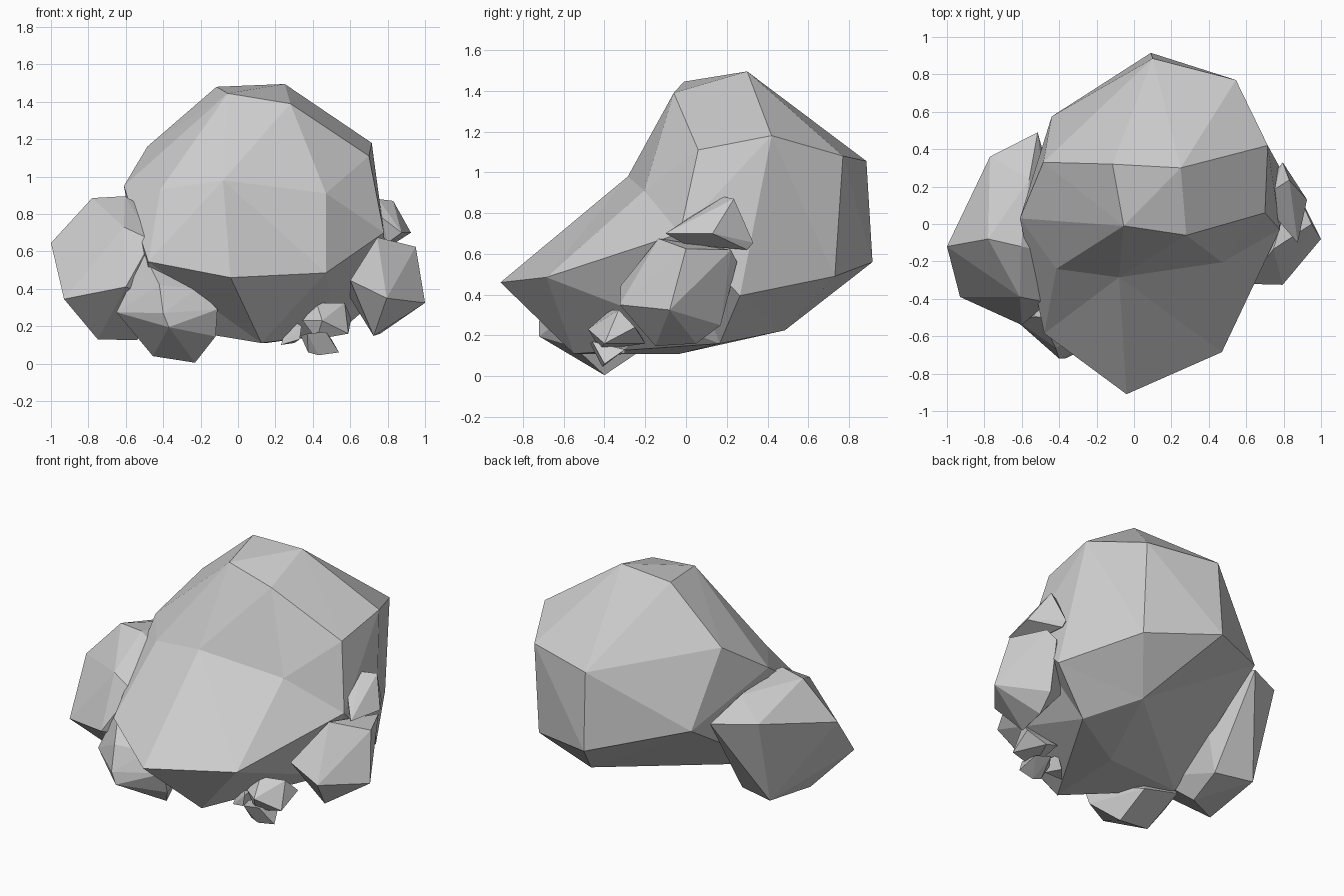
import bpy, bmesh
from mathutils import Vector


def rock(name, points, centre=None):
    """Faceted rock: convex hull of corner points. With a centre, the corners are
    skinned on a sphere around it first, so slightly hollow corners survive."""
    bm = bmesh.new()
    real = [Vector(p) for p in points]
    for p in real:
        bm.verts.new((p - Vector(centre)).normalized() if centre else p)
    verts = list(bm.verts)
    bmesh.ops.convex_hull(bm, input=verts)
    if centre:
        for v, p in zip(verts, real):
            v.co = p
    loose = [v for v in bm.verts if not v.link_faces]
    bmesh.ops.delete(bm, geom=loose, context='VERTS')
    bmesh.ops.recalc_face_normals(bm, faces=bm.faces[:])
    mesh = bpy.data.meshes.new(name)
    bm.to_mesh(mesh)
    bm.free()
    obj = bpy.data.objects.new(name, mesh)
    bpy.context.collection.objects.link(obj)
    return obj


# Main boulder, listed in rings from the top down
rock("main_boulder", [
    (-.115, .32, 1.48), (.25, .30, 1.495), (-.055, -.01, 1.445), (.28, -.06, 1.39),
    (.715, .42, 1.18), (.70, .06, 1.11), (.545, .77, 1.08), (.10, .885, 1.055),
    (-.485, .33, 1.16), (-.61, .03, .95),
    (-.415, -.24, .93), (-.08, -.285, .98), (.47, -.205, .91),
    (.78, -.03, .70), (.47, -.685, .485), (-.04, -.91, .46), (-.48, -.585, .545),
    (-.44, .575, .70), (.09, .915, .56), (.54, .73, .49), (.80, .265, .395),
    (.34, .485, .225), (.53, .165, .16), (.15, -.03, .11), (.125, -.55, .11),
    (-.48, -.20, .21),
], centre=(.05, .02, .62))

# Large rock on the left, its inner corners buried in the boulder
rock("left_rock", [
    (-.78, -.08, .885), (-.605, -.12, .895), (-1.0, -.12, .645), (-.93, -.39, .345),
    (-.60, -.54, .41), (-.61, -.39, .73), (-.77, .36, .75), (-.515, .49, .735),
    (-.56, .24, .84), (-.74, .20, .19), (-.75, -.20, .13), (-.54, -.10, .125),
    (-.50, .14, .19), (-.46, -.42, .66), (-.44, -.15, .80), (-.42, .15, .55),
    (-.42, -.35, .35),
])

# Low rock at the front left
rock("front_left_rock", [
    (-.50, -.50, .58), (-.42, -.66, .42), (-.40, -.72, .27), (-.37, -.72, .195),
    (-.65, -.50, .275), (-.59, -.48, .40), (-.455, -.42, .04), (-.23, -.40, .005),
    (-.12, -.55, .145), (-.11, -.60, .29), (-.22, -.60, .40),
    (-.50, -.20, .20), (-.25, -.20, .14),
])

# Rock on the right
rock("right_rock", [
    (.745, -.135, .675), (.95, 0, .625), (1.0, -.08, .325), (.795, -.325, .35),
    (.60, -.32, .445), (.725, -.15, .148), (.76, .05, .16), (.85, .22, .62),
    (.80, .25, .56), (.78, .17, .25), (.60, .05, .35),
])

# Small stone above the right rock
rock("upper_right_stone", [
    (.75, .185, .88), (.83, .235, .87), (.925, .13, .70), (.875, -.10, .70),
    (.795, .33, .655), (.80, .30, .62), (.80, 0, .645), (.77, .02, .78), (.70, .2, .70),
])

# Small stone and its pebbles at the front right
rock("front_right_stone", [
    (.42, -.37, .325), (.57, -.33, .325), (.605, -.25, .24), (.59, -.40, .16),
    (.45, -.48, .23), (.345, -.40, .23), (.42, -.42, .13), (.50, -.20, .16),
    (.40, -.22, .20),
])
rock("front_right_lower_pebble", [
    (.54, -.40, .06), (.43, -.41, .045), (.375, -.40, .06), (.335, -.37, .15),
    (.37, -.47, .16), (.47, -.46, .17), (.50, -.30, .13), (.40, -.28, .15),
])
rock("front_right_pebble", [
    (.23, -.38, .10), (.25, -.36, .17), (.34, -.42, .20), (.33, -.30, .20),
    (.33, -.42, .13), (.30, -.30, .11), (.31, -.38, .22),
])
